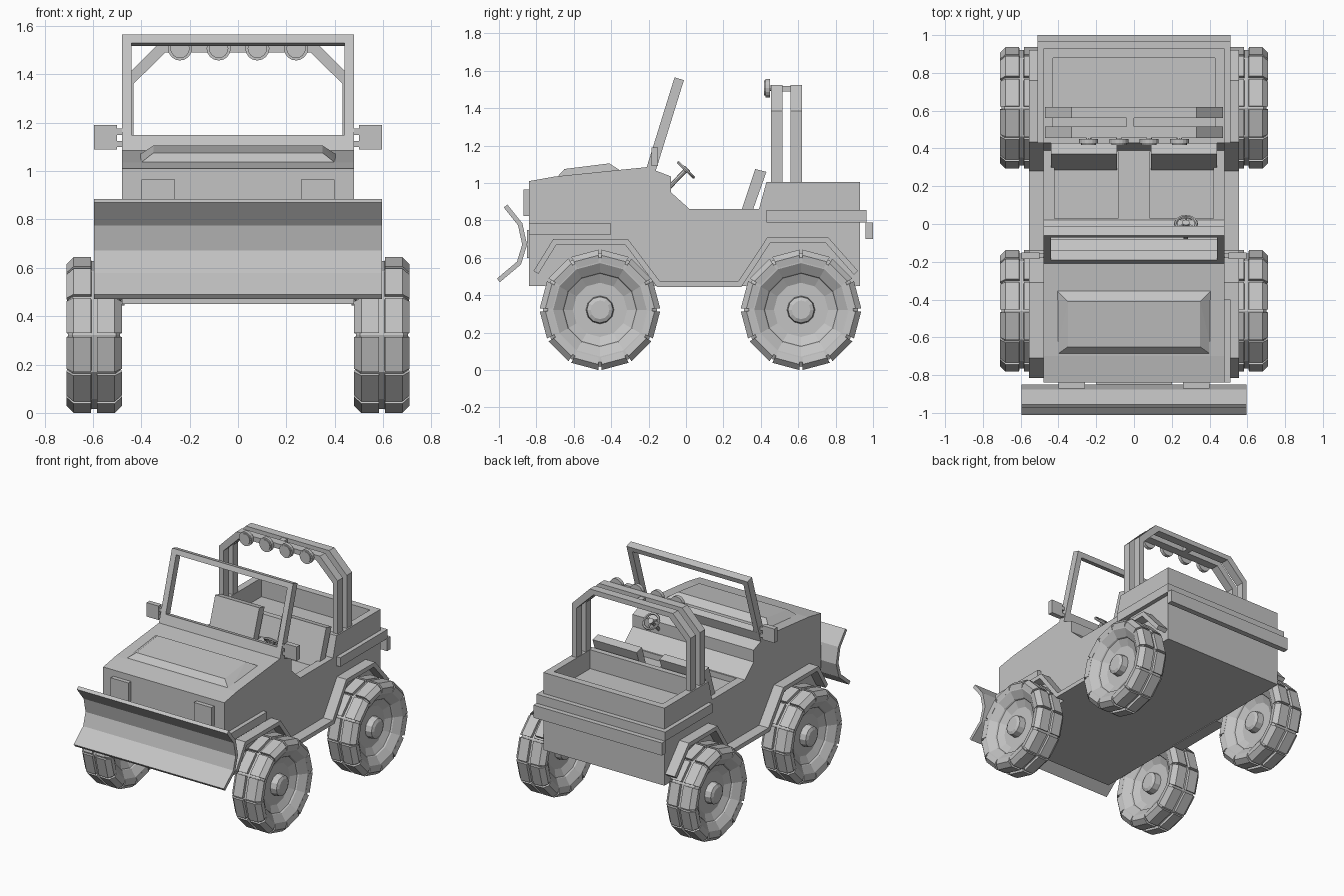
import bpy, bmesh, math
from mathutils import Vector

old = bpy.data.objects.get("Cube")
if old:
    bpy.data.objects.remove(old, do_unlink=True)

GREY = (0.55, 0.55, 0.55, 1)
paint = bpy.data.materials.new("plain_grey")
paint.use_nodes = True
paint.diffuse_color = GREY
paint.node_tree.nodes["Principled BSDF"].inputs["Base Color"].default_value = GREY


def finish(name, bm):
    bmesh.ops.recalc_face_normals(bm, faces=bm.faces)
    mesh = bpy.data.meshes.new(name)
    bm.to_mesh(mesh)
    bm.free()
    mesh.materials.append(paint)
    ob = bpy.data.objects.new(name, mesh)
    bpy.context.collection.objects.link(ob)
    return ob


def prism(name, pts, lo, hi, axis="X"):
    """Extrude a profile: (y, z) along X, or (x, z) along Y."""
    def place(a, b, t):
        return (t, a, b) if axis == "X" else (a, t, b)
    bm = bmesh.new()
    ends = [[bm.verts.new(place(a, b, t)) for a, b in pts] for t in (lo, hi)]
    for ring in ends:
        bm.faces.new(ring)
    n = len(pts)
    for i in range(n):
        j = (i + 1) % n
        bm.faces.new((ends[0][i], ends[0][j], ends[1][j], ends[1][i]))
    return finish(name, bm)


def box(name, x0, x1, y0, y1, z0, z1):
    return prism(name, [(y0, z0), (y1, z0), (y1, z1), (y0, z1)], x0, x1)


def mirrored(maker, name, pts, lo, hi):
    maker("left_" + name, pts, lo, hi)
    maker("right_" + name, pts, -hi, -lo)


def rod(name, a, b, radius, sides):
    """Cylinder running from a to b."""
    a, b = Vector(a), Vector(b)
    bm = bmesh.new()
    bmesh.ops.create_cone(bm, cap_ends=True, segments=sides, radius1=radius,
                          radius2=radius, depth=(b - a).length)
    ob = finish(name, bm)
    ob.location = (a + b) / 2
    ob.rotation_euler = (b - a).to_track_quat("Z", "Y").to_euler()
    return ob


def ribbon(path, thick):
    """Close an open path into a strip, thickened downwards along its normals."""
    inner = []
    for i, p in enumerate(path):
        p = Vector(p)
        before = (p - Vector(path[i - 1])).normalized() if i else None
        after = (Vector(path[i + 1]) - p).normalized() if i < len(path) - 1 else None
        d1, d2 = before or after, after or before
        n1, n2 = Vector((d1.y, -d1.x)), Vector((d2.y, -d2.x))
        n = (n1 + n2).normalized()
        inner.append(tuple(p + n * thick / n.dot(n1)))
    return list(path) + inner[::-1]


# Body shell, with the cabin and the load bed cut out
body = prism("body", [(-.84, .45), (-.84, 1.01), (-.7, 1.035), (-.21, 1.085), (-.08, 1.035),
                      (-.08, .95), (.02, .86), (.39, .86), (.43, 1.005), (.93, 1.005),
                      (.93, .45)], -.48, .48)
cutters = [box("cabin_cutter", -.42, .42, .03, .385, .82, 1.3),
           box("bed_cutter", -.43, .43, .47, .88, .87, 1.3)]
for cutter in cutters:
    cut = body.modifiers.new(cutter.name, "BOOLEAN")
    cut.operation = "DIFFERENCE"
    cut.solver = "EXACT"
    cut.object = cutter
bpy.context.view_layer.update()
baked = bpy.data.meshes.new_from_object(body.evaluated_get(bpy.context.evaluated_depsgraph_get()))
body.modifiers.clear()
body.data = baked
for cutter in cutters:
    bpy.data.objects.remove(cutter, do_unlink=True)

# Raised hood panel
bm = bmesh.new()
for s in (-1, 1):
    for x, y, z in [(.42, -.7, 1.02), (.42, -.34, 1.06), (.35, -.65, 1.075), (.35, -.41, 1.105)]:
        bm.verts.new((s * x, y, z))
bmesh.ops.convex_hull(bm, input=bm.verts)
bmesh.ops.dissolve_limit(bm, angle_limit=.02, verts=bm.verts, edges=bm.edges)
finish("hood_panel", bm)

# Trim, bumper, side bar and lamp plates
box("rear_trim", -.51, .51, .43, .965, .79, .855)
box("rear_bumper", -.51, .51, .96, 1.0, .70, .79)
box("side_bar", .47, .51, -.84, -.4, .725, .785)
for side, s in (("left", 1), ("right", -1)):
    box(side + "_headlamp_plate", s * .26, s * .40, -.87, -.83, .825, .965)

# Fender flares joined by the running board
flare = ribbon([(-.815, .53), (-.71, .70), (-.31, .70), (-.14, .475), (.28, .475),
                (.435, .71), (.76, .71), (.92, .53)], .03)
mirrored(prism, "fender_flare", flare, .47, .555)

# Plow blade
blade = ribbon([(-.995, .47), (-.882, .565), (-.85, .67), (-.875, .785), (-.955, .885)], -.025)
prism("plow_blade", blade, -.595, .595)
box("plow_mount", -.2, .2, -.85, -.83, .6, .75)


# Tilted windscreen frame
def screen_part(name, x0, x1, z0, z1):
    y0, y1 = (-.21 + (z - 1.085) * .31 for z in (z0, z1))
    prism(name, [(y0, z0), (y0 + .05, z0 + .006 - .02), (y1 + .05, z1 - .015), (y1, z1)], x0, x1)


screen_part("windscreen_bottom_rail", -.48, .48, 1.07, 1.15)
screen_part("windscreen_top_rail", -.48, .48, 1.53, 1.565)
for side, s in (("left", 1), ("right", -1)):
    screen_part(side + "_windscreen_post", s * .44, s * .48, 1.12, 1.56)
    # Side mirror on two prongs
    box(side + "_mirror", s * .50, s * .595, -.185, -.15, 1.09, 1.19)
    for k, z in enumerate((1.10, 1.15)):
        box(f"{side}_mirror_prong_{k}", s * .465, s * .51, -.18, -.155, z, z + .025)
    # Leaning seat back
    prism(side + "_seat_back", [(.285, .82), (.345, .82), (.43, 1.06), (.37, 1.075)],
          s * .09, s * .44)

# Console between the seats
box("console", -.085, .085, .02, .39, .81, .862)

# Steering wheel facing up and back
hub = Vector((.275, 0, 1.07))
lean = Vector((0, .7, .72)).normalized()
rod("steering_column", (.275, -.10, .967), hub, .012, 8)
rod("steering_hub", hub - lean * .008, hub + lean * .012, .02, 10)
bpy.ops.mesh.primitive_torus_add(major_segments=16, minor_segments=6, major_radius=.055,
                                 minor_radius=.009, location=hub,
                                 rotation=lean.to_track_quat("Z", "Y").to_euler())
rim = bpy.context.object
rim.name = "steering_rim"
rim.data.materials.append(paint)
across = Vector((1, 0, 0))
for k in range(3):
    a = math.radians(90 + 120 * k)
    out = across * math.cos(a) + lean.cross(across) * math.sin(a)
    rod(f"steering_spoke_{k}", hub, hub + out * .055, .007, 6)

# Twin roll hoops with a tie and four lamps
half = [(.47, 1.0), (.47, 1.385), (.33, 1.525)]
inner = [(.30, 1.49), (.433, 1.36), (.433, 1.0)]
hoop = half + [(-x, z) for x, z in half[::-1]] + [(-x, z) for x, z in inner[::-1]] + inner[::-1][::-1]
for name, y in (("front", .455), ("rear", .56)):
    prism(name + "_roll_hoop", hoop, y, y + .06, "Y")
box("hoop_tie", -.04, 0, .51, .565, 1.49, 1.52)
for k in range(4):
    x = -.24 + .16 * k
    rod(f"roof_lamp_{k}", (x, .425, 1.507), (x, .45, 1.507), .05, 16)
    rod(f"roof_lamp_lens_{k}", (x, .418, 1.507), (x, .43, 1.507), .04, 16)
    rod(f"roof_lamp_stem_{k}", (x, .44, 1.507), (x, .46, 1.507), .015, 8)


# Wheels: twelve-sided turned core with two rows of tread blocks
SIDES = 12


def wheel(name, cx, cy):
    bm = bmesh.new()

    def ring_point(x, r, degrees):
        a = math.radians(degrees)
        return bm.verts.new((cx + x, cy + r * math.cos(a), .322 + r * math.sin(a)))

    face = [(.09, .305), (.107, .28), (.105, .25), (.07, .20), (.06, .195), (.035, .145),
            (.035, .075), (.08, .07), (.09, .05)]
    section = [(-x, r) for x, r in face[::-1]] + face
    step = 360 / SIDES
    rings = [[ring_point(x, r, step * i) for x, r in section] for i in range(SIDES)]
    for i in range(SIDES):
        a, b = rings[i], rings[(i + 1) % SIDES]
        for k in range(len(section) - 1):
            bm.faces.new((a[k], a[k + 1], b[k + 1], b[k]))
    for k in (0, -1):
        bm.faces.new([ring[k] for ring in rings])
    block = [(.01, .29), (.013, .322), (.085, .322), (.115, .292), (.108, .255), (.085, .28)]
    for s in (-1, 1):
        for i in range(SIDES):
            ends = [[ring_point(s * x, r, step * i + d) for x, r in block]
                    for d in (1.5, step - 1.5)]
            for end in ends:
                bm.faces.new(end)
            for k in range(len(block)):
                j = (k + 1) % len(block)
                bm.faces.new((ends[0][k], ends[0][j], ends[1][j], ends[1][k]))
    finish(name, bm)


for side, x in (("left", .595), ("right", -.595)):
    wheel("front_" + side + "_wheel", x, -.46)
    wheel("rear_" + side + "_wheel", x, .615)
